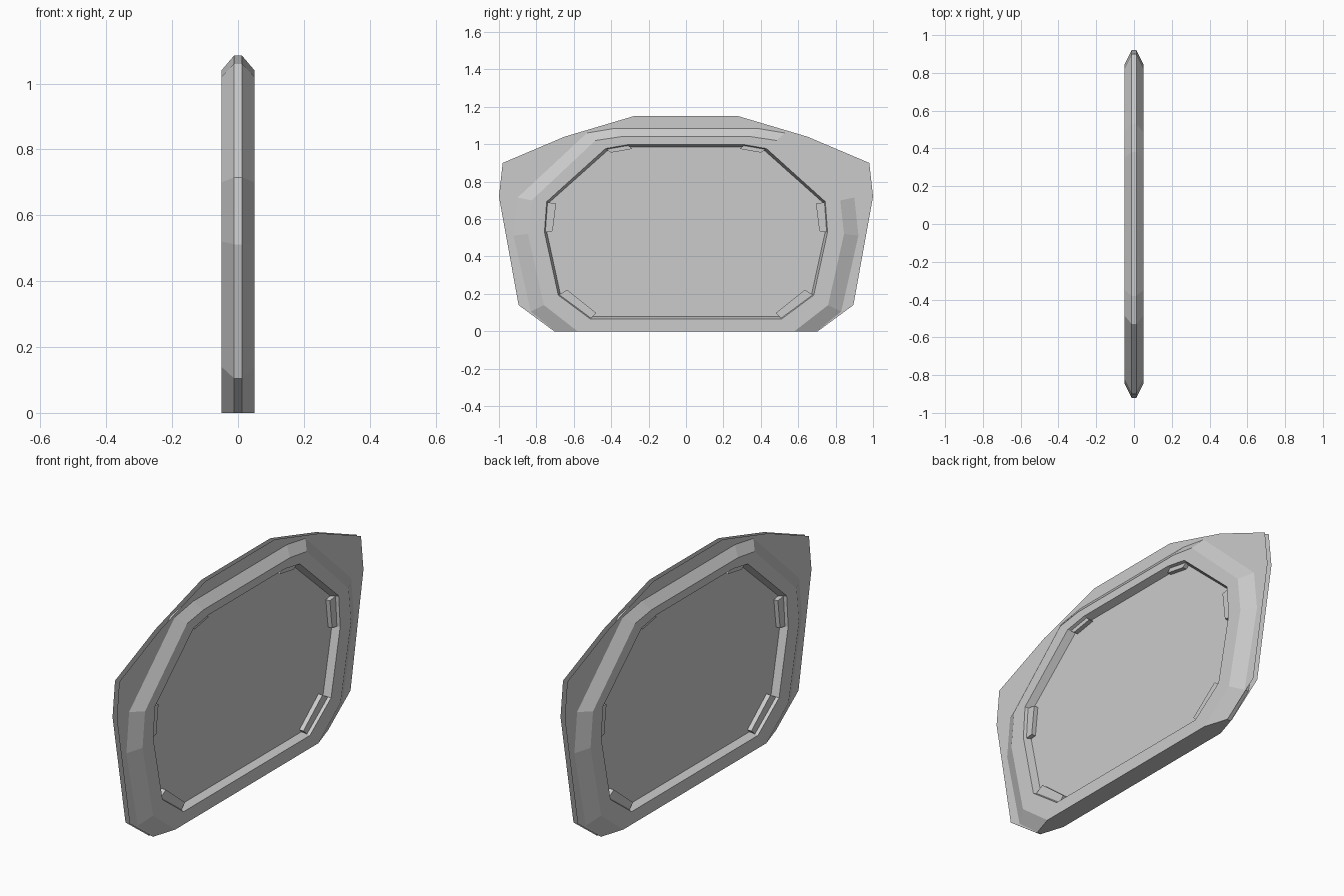
import bpy

if "Cube" in bpy.data.objects:
    bpy.data.objects.remove(bpy.data.objects["Cube"])

# Half outlines (y, z), top centre to bottom; mirrored across y = 0
FIN = [(0.28, 1.15), (0.65, 1.04), (0.98, 0.90), (1.0, 0.72), (0.895, 0.14), (0.705, 0)]
RIDGE = [(0.38, 1.085), (0.53, 1.06), (0.90, 0.715), (0.922, 0.512), (0.83, 0.105), (0.70, 0)]
FACE = [(0.35, 1.04), (0.485, 1.02), (0.825, 0.70), (0.845, 0.52), (0.76, 0.14), (0.58, 0)]
RIM = [(0.31, 0.998), (0.43, 0.977), (0.745, 0.693), (0.757, 0.53), (0.683, 0.193), (0.512, 0.066)]
FLOOR = [(0.305, 0.985), (0.42, 0.966), (0.733, 0.687), (0.744, 0.53), (0.672, 0.2), (0.507, 0.08)]
CORE, FRONT, LUG = 0.012, 0.05, 0.035


def ring(half, x):
    return [(x, y, z) for y, z in half] + [(x, -y, z) for y, z in reversed(half)]


def make(name, verts, faces):
    me = bpy.data.meshes.new(name)
    me.from_pydata(verts, [], faces)
    me.update()
    ob = bpy.data.objects.new(name, me)
    bpy.context.collection.objects.link(ob)
    return ob


def loft(name, rings):
    n = len(rings[0])
    faces = [(k*n+i, k*n+(i+1) % n, (k+1)*n+(i+1) % n, (k+1)*n+i)
             for k in range(len(rings)-1) for i in range(n)]
    return make(name, [v for r in rings for v in r], faces)


# Chamfered frame, running over the outer ridge from one recess to the other
loft("frame", [ring(FLOOR, CORE), ring(RIM, FRONT), ring(FACE, FRONT), ring(RIDGE, CORE),
               ring(RIDGE, -CORE), ring(FACE, -FRONT), ring(RIM, -FRONT), ring(FLOOR, -CORE)])

# Two thin sheets: the recessed panel and the surrounding fin
for side, label in ((1, "right"), (-1, "left")):
    pts = ring(FIN, side * CORE)
    order = list(range(len(pts)))
    make("sheet_" + label, pts, [order[::-1] if side > 0 else order])

# Small retaining lugs on the short edges of the recess
LUGS = {
    "top": [(0.43, 0.977), (0.31, 0.995), (0.288, 0.975), (0.402, 0.955)],
    "side": [(0.745, 0.69), (0.695, 0.683), (0.713, 0.535), (0.757, 0.53)],
    "bottom": [(0.683, 0.193), (0.635, 0.222), (0.48, 0.097), (0.512, 0.066)],
}
for label, quad in LUGS.items():
    for my in (1, -1):
        for mx in (1, -1):
            verts = [(mx * x, my * y, z) for x in (CORE, LUG) for y, z in quad]
            faces = [(4, 5, 6, 7), (0, 3, 2, 1)] + [
                (i, (i+1) % 4, (i+1) % 4 + 4, i+4) for i in range(4)]
            if mx * my > 0:
                pass
            else:
                faces = [f[::-1] for f in faces]
            make("lug_" + label, verts, faces)

# Make normals consistent on the closed parts
import bmesh
for ob in bpy.context.collection.objects:
    if not ob.name.startswith("sheet"):
        bm = bmesh.new()
        bm.from_mesh(ob.data)
        if ob.name.startswith("frame"):
            bm.normal_update()
            face = next(f for f in bm.faces if f.normal.x**2 > 0.99)
            if face.normal.x * face.calc_center_median().x < 0:
                bmesh.ops.reverse_faces(bm, faces=bm.faces)
        else:
            bmesh.ops.recalc_face_normals(bm, faces=bm.faces)
        bm.to_mesh(ob.data)
        bm.free()
